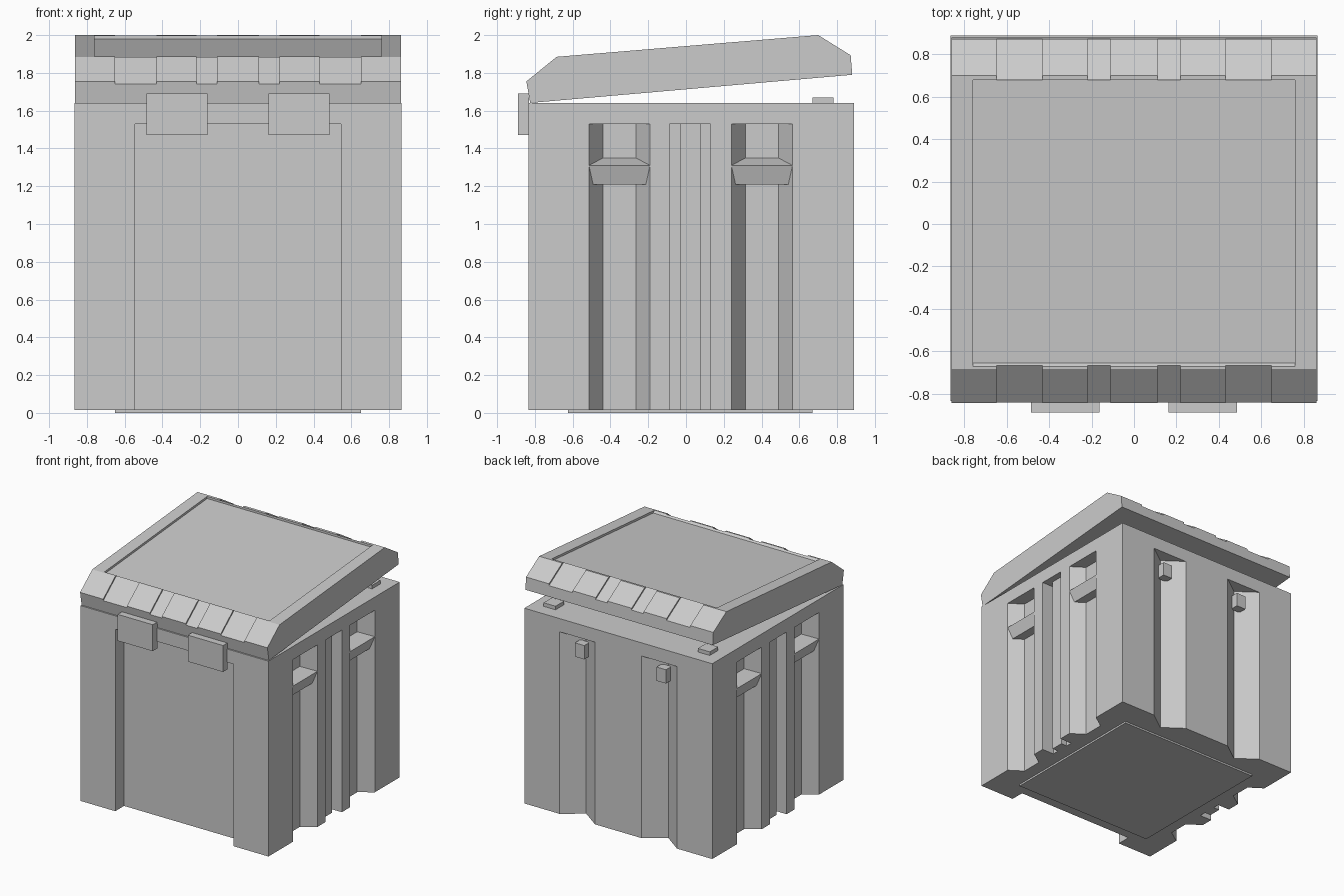
import bpy, bmesh
from mathutils import Vector

if "Cube" in bpy.data.objects:
    bpy.data.objects.remove(bpy.data.objects["Cube"])

grey = bpy.data.materials.new("light_grey")
grey.diffuse_color = (0.6, 0.6, 0.6, 1)
grey.use_nodes = True
grey.node_tree.nodes["Principled BSDF"].inputs["Base Color"].default_value = grey.diffuse_color


def finish(name, bm):
    bmesh.ops.recalc_face_normals(bm, faces=bm.faces)
    me = bpy.data.meshes.new(name)
    bm.to_mesh(me)
    bm.free()
    me.materials.append(grey)
    ob = bpy.data.objects.new(name, me)
    bpy.context.collection.objects.link(ob)
    return ob


def prism(name, pts, lo, hi, axis="z"):
    """Extrude a profile: (x, y) along z, or (y, z) along x."""
    place = (lambda p, t: (p[0], p[1], t)) if axis == "z" else (lambda p, t: (t, p[0], p[1]))
    bm = bmesh.new()
    a = [bm.verts.new(place(p, lo)) for p in pts]
    b = [bm.verts.new(place(p, hi)) for p in pts]
    bm.faces.new(a)
    bm.faces.new(b)
    n = len(pts)
    for i in range(n):
        j = (i + 1) % n
        bm.faces.new((a[i], a[j], b[j], b[i]))
    return finish(name, bm)


def box(name, x0, x1, y0, y1, z0, z1):
    return prism(name, [(x0, y0), (x1, y0), (x1, y1), (x0, y1)], z0, z1)


def cut(target, cutters):
    """Subtract every cutter and remove it afterwards."""
    bpy.context.view_layer.objects.active = target
    for c in cutters:
        c.hide_render = True
        m = target.modifiers.new("cut", "BOOLEAN")
        m.operation = "DIFFERENCE"
        m.solver = "EXACT"
        m.object = c
        bpy.ops.object.modifier_apply(modifier=m.name)
        bpy.data.objects.remove(c)


W, FRONT, BACK = 0.865, -0.835, 0.89      # body half width, front and back
BASE, TOP, GROOVE_TOP = 0.015, 1.64, 1.53
D, HW, SLOPE = 0.11, 0.162, 0.075         # side groove depth, half width, slope run
GROOVES = (-0.352, 0.402)                 # side groove centres

# Body with grooves on all four sides
body = box("container_body", -W, W, FRONT, BACK, BASE, TOP)
cutters = [box("front_cutter", -0.545, 0.545, FRONT - 0.1, FRONT + 0.115, -0.1, GROOVE_TOP)]
for s in (-1, 1):
    out, deep, rib = s * (W + 0.1), s * (W - D), s * (W - 0.055)
    for c in GROOVES:
        cutters.append(prism("side_cutter", [
            (out, c - HW), (s * W, c - HW), (deep, c - HW + SLOPE),
            (deep, c + HW - SLOPE), (s * W, c + HW), (out, c + HW)], -0.1, GROOVE_TOP))
    # double slot with a sunken rib between
    cutters.append(prism("slot_cutter", [
        (out, -0.087), (deep, -0.087), (deep, -0.03), (rib, -0.03),
        (rib, 0.077), (deep, 0.077), (deep, 0.13), (out, 0.13)], -0.1, GROOVE_TOP))
    # V groove in the back
    cutters.append(prism("back_cutter", [
        (s * 0.54, BACK + 0.1), (s * 0.54, BACK), (s * 0.378, BACK - 0.118),
        (s * 0.215, BACK), (s * 0.215, BACK + 0.1)], -0.1, GROOVE_TOP))
cut(body, cutters)

# Base plate
box("base_plate", -0.65, 0.65, -0.625, 0.67, 0, BASE + 0.005)

# Mirrored small parts
for s, side in ((-1, "left"), (1, "right")):
    # Wedge handles set in the side grooves
    for c, end in zip(GROOVES, ("front", "back")):
        bm = bmesh.new()
        for depth, z in ((D, 1.35), (0, 1.31), (0.033, 1.21), (D, 1.21)):
            half = HW - SLOPE * depth / D
            for k in (-1, 1):
                bm.verts.new((s * (W - depth), c + k * half, z))
        bmesh.ops.convex_hull(bm, input=bm.verts)
        bmesh.ops.dissolve_limit(bm, angle_limit=0.01, verts=bm.verts, edges=bm.edges)
        finish(f"{side}_{end}_handle", bm)
    # Front latch, rear knob and lid rest
    x0, x1 = sorted((s * 0.162, s * 0.485))
    box(f"{side}_latch", x0, x1, -0.89, FRONT + 0.005, 1.47, 1.69)
    box(f"{side}_back_knob", s * 0.376 - 0.043, s * 0.376 + 0.043, 0.79, 0.862, 1.345, 1.46)
    box(f"{side}_lid_rest", s * 0.71 - 0.055, s * 0.71 + 0.055, 0.67, 0.78, TOP - 0.01, 1.67)

# Tilted lid
B, C, Dp, E = (Vector(p) for p in ((-0.845, 1.755), (-0.685, 1.885), (0.70, 2.0), (0.872, 1.893)))
lid = prism("lid", [(-0.825, 1.641), B, C, Dp, E, (0.88, 1.79)], -0.862, 0.862, "x")


def lid_top(y):
    return C.y + (y - C.x) * (Dp.y - C.y) / (Dp.x - C.x)


# Sunken top panel
cutters = [prism("panel_cutter", [
    (-0.672, lid_top(-0.672) + 0.1), (-0.672, lid_top(-0.672)), (-0.655, lid_top(-0.655) - 0.018),
    (0.68, lid_top(0.68) - 0.018), (0.68, lid_top(0.68) + 0.1)], -0.76, 0.76, "x")]
# Shallow notches across the front and back bevels
for p, q in ((B, C), (E, Dp)):
    d = (q - p).normalized()
    n = Vector((-d.y, d.x))
    if n.y < 0:
        n = -n
    a, b = p - d * 0.05 - n * 0.012, q + d * 0.05 - n * 0.012
    for x0, x1 in ((-0.65, -0.432), (-0.22, -0.11), (0.11, 0.22), (0.432, 0.65)):
        cutters.append(prism("notch_cutter", [a, b, b + n * 0.08, a + n * 0.08], x0, x1, "x"))
cut(lid, cutters)
